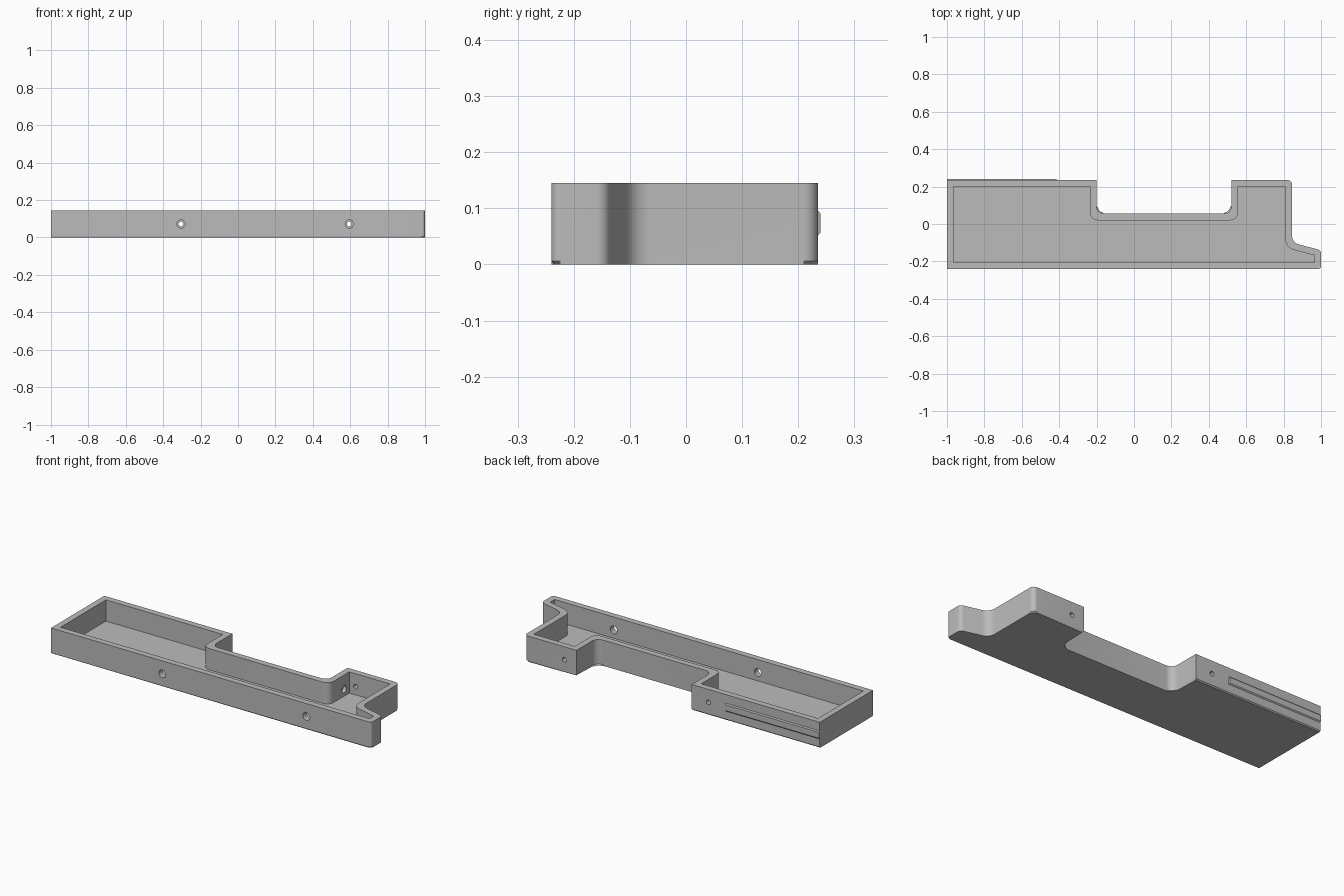
import bpy, bmesh, math
from mathutils import Vector

if "Cube" in bpy.data.objects:
    bpy.data.objects.remove(bpy.data.objects["Cube"])

H, FLOOR, T = 0.145, 0.025, 0.035

grey = bpy.data.materials.new("plain grey")
grey.diffuse_color = (0.5, 0.5, 0.5, 1)
grey.use_nodes = True
grey.node_tree.nodes["Principled BSDF"].inputs["Base Color"].default_value = grey.diffuse_color


def make_object(name, bm):
    bmesh.ops.recalc_face_normals(bm, faces=bm.faces[:])
    me = bpy.data.meshes.new(name)
    bm.to_mesh(me)
    bm.free()
    me.materials.append(grey)
    ob = bpy.data.objects.new(name, me)
    bpy.context.collection.objects.link(ob)
    return ob


def offset(corners, d):
    """Move every side of a counter-clockwise outline inward by d."""
    out = []
    for i, p in enumerate(corners):
        a = (p - corners[i - 1]).normalized()
        b = (corners[(i + 1) % len(corners)] - p).normalized()
        na, nb = Vector((-a.y, a.x)), Vector((-b.y, b.x))
        out.append(p + (na + nb) * d / (1 + na.dot(nb)))
    return out


def rounded(corners, radii, steps=8):
    """Replace each corner that has a radius with an arc."""
    out = []
    for i, (p, r) in enumerate(zip(corners, radii)):
        if r == 0:
            out.append(p)
            continue
        a = (corners[i - 1] - p).normalized()
        b = (corners[(i + 1) % len(corners)] - p).normalized()
        half = a.angle(b) / 2
        c = p + (a + b).normalized() * r / math.sin(half)
        s, e = p + a * r / math.tan(half) - c, p + b * r / math.tan(half) - c
        sweep = s.angle(e)
        for k in range(steps + 1):
            t = k / steps
            out.append(c + (s * math.sin((1 - t) * sweep) + e * math.sin(t * sweep)) / math.sin(sweep))
    return out


def prism(bm, outline, z0, z1):
    low = [bm.verts.new((p.x, p.y, z0)) for p in outline]
    high = [bm.verts.new((p.x, p.y, z1)) for p in outline]
    n = len(low)
    for i in range(n):
        j = (i + 1) % n
        bm.faces.new((low[i], low[j], high[j], high[i]))
    bm.faces.new(low[::-1])
    bm.faces.new(high)


# Outline corners, counter-clockwise from the front left
corners = [Vector(c) for c in (
    (-1, -0.24), (1, -0.24), (1, -0.14), (0.845, -0.1), (0.845, 0.235),
    (0.52, 0.235), (0.52, 0.055), (-0.2, 0.055), (-0.2, 0.235), (-1, 0.235))]

# Tray body, with a small chamfer under all sides but the left end
bm = bmesh.new()
prism(bm, rounded(corners, (0, 0.015, 0.025, 0.05, 0.025, 0, 0.04, 0.04, 0, 0)), 0, H)
under = [e for e in bm.edges if all(v.co.z < 1e-6 for v in e.verts)
         and not all(v.co.x < -0.999 for v in e.verts)]
bmesh.ops.bevel(bm, geom=under, offset=0.006, segments=1, affect='EDGES')
tray = make_object("tray", bm)


def cut(name, bm):
    cutter = make_object(name, bm)
    cutter.hide_render = True
    cutter.hide_viewport = True
    cutter.display_type = 'WIRE'
    mod = tray.modifiers.new(name, 'BOOLEAN')
    mod.operation = 'DIFFERENCE'
    mod.solver = 'EXACT'
    mod.object = cutter


def rod(axis, centre, r, length):
    bm = bmesh.new()
    bmesh.ops.create_cone(bm, cap_ends=True, segments=24, radius1=r, radius2=r, depth=length)
    turn = Vector(axis).to_track_quat('Z', 'Y').to_matrix().to_4x4()
    bmesh.ops.transform(bm, matrix=turn, verts=bm.verts[:])
    bmesh.ops.translate(bm, vec=centre, verts=bm.verts[:])
    return bm


# Hollow inside
bm = bmesh.new()
prism(bm, rounded(offset(corners, T), (0, 0, 0, 0.06, 0, 0, 0.04, 0.04, 0, 0)), FLOOR, H + 0.1)
cut("hollow_cutter", bm)

# Wide holes in the front wall, narrow holes in the back wall
for side, x in (("left", -0.305), ("right", 0.595)):
    cut(side + "_front_hole_cutter", rod((0, 1, 0), (x, -0.22, 0.072), 0.022, 0.1))
    cut(side + "_back_hole_cutter", rod((0, 1, 0), (x, 0.22, 0.072), 0.013, 0.1))

# Shallow pocket inside the right recess wall
cut("pocket_cutter", rod((1, 0, 0), (0.555, 0.155, 0.065), 0.02, 0.04))

# Bake the cuts, then shade rounded walls smooth
bpy.context.view_layer.update()
baked = bpy.data.meshes.new_from_object(tray.evaluated_get(bpy.context.evaluated_depsgraph_get()))
tray.modifiers.clear()
tray.data = baked
for ob in [o for o in bpy.data.objects if o.name.endswith("_cutter")]:
    bpy.data.objects.remove(ob)
bpy.context.view_layer.objects.active = tray
tray.select_set(True)
bpy.ops.object.shade_smooth_by_angle(angle=math.radians(25))

# Bevelled rail on the back of the long compartment
bm = bmesh.new()
ends = []
for x0, x1 in ((-1, -1), (-0.41, -0.415)):
    ends.append([bm.verts.new(c) for c in (
        (x0, 0.23, 0.051), (x0, 0.235, 0.051), (x1, 0.24, 0.057),
        (x1, 0.24, 0.09), (x0, 0.235, 0.096), (x0, 0.23, 0.096))])
for i in range(6):
    j = (i + 1) % 6
    bm.faces.new((ends[0][i], ends[0][j], ends[1][j], ends[1][i]))
for end in ends:
    bm.faces.new(end)
make_object("back_rail", bm)
